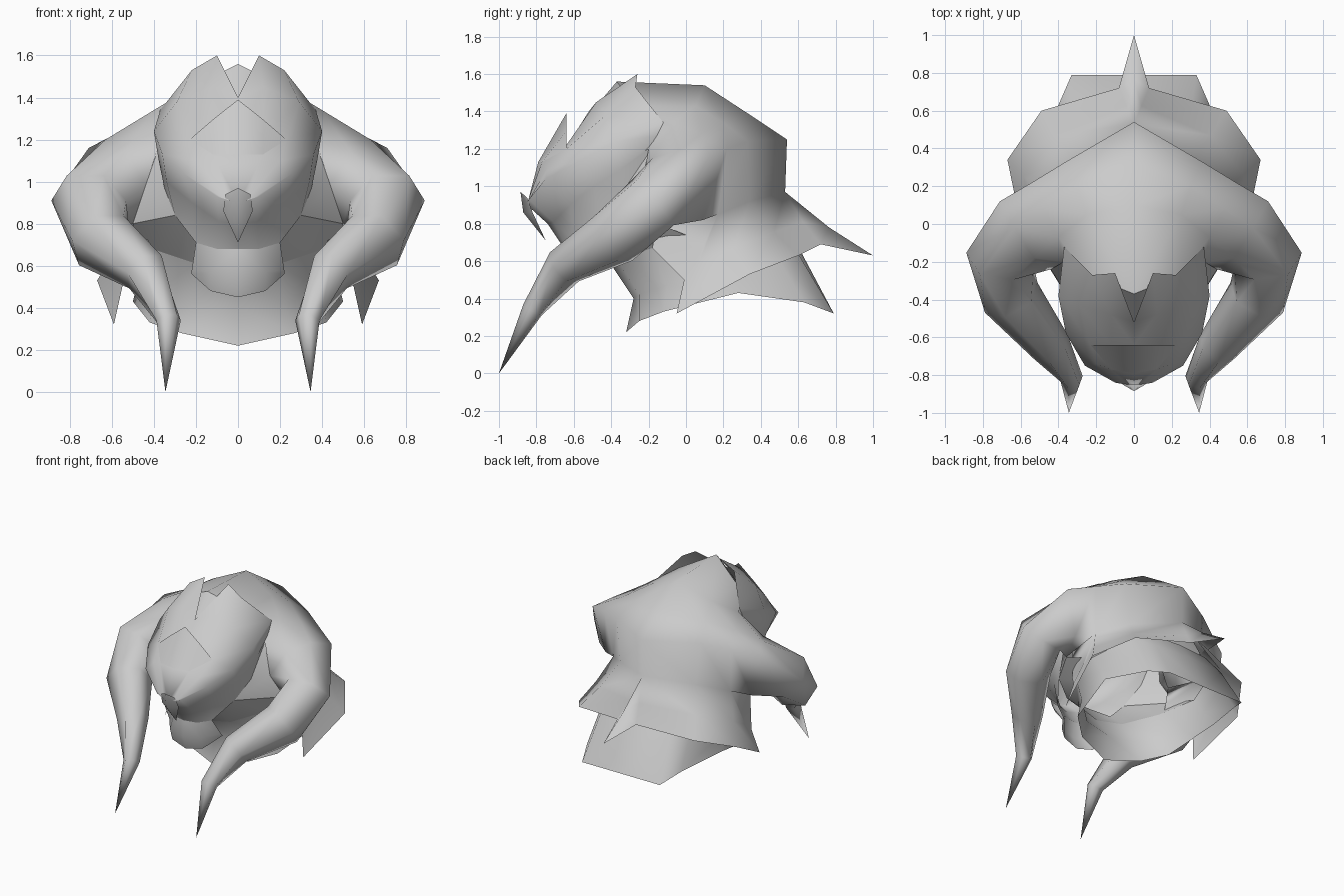
import bpy
import bmesh
import math
from mathutils import Vector

default_cube = bpy.data.objects.get("Cube")
if default_cube:
    bpy.data.objects.remove(default_cube, do_unlink=True)

# The single matte grey used for every part
grey = bpy.data.materials.new("matte_grey")
grey.use_nodes = True
grey_value = (0.6, 0.6, 0.6, 1)
grey.diffuse_color = grey_value
shader = next(node for node in grey.node_tree.nodes if node.type == "BSDF_PRINCIPLED")
shader.inputs["Base Color"].default_value = grey_value
shader.inputs["Roughness"].default_value = 0.8


def add_grid(bm, rows, closed=False):
    """Skin neighbouring rows of points, leaving gaps where a point is missing."""
    grid = [[bm.verts.new(point) if point else None for point in row] for row in rows]
    for first, second in zip(grid, grid[1:]):
        count = len(first)
        for k in range(count if closed else count - 1):
            after = (k + 1) % count
            corners = [first[k], first[after], second[after], second[k]]
            if None not in corners:
                bm.faces.new(corners)


def mirrored_sheet(name, rows, closed_rows=None):
    """Weld an open sheet and an optional closed loft, then mirror them across x."""
    mesh = bpy.data.meshes.new(name)
    bm = bmesh.new()
    add_grid(bm, rows)
    if closed_rows:
        add_grid(bm, closed_rows, closed=True)
    bmesh.ops.remove_doubles(bm, verts=bm.verts, dist=0.0005)
    bmesh.ops.recalc_face_normals(bm, faces=bm.faces)
    for face in bm.faces:
        face.smooth = True
    bm.to_mesh(mesh)
    bm.free()
    mesh.materials.append(grey)
    part = bpy.data.objects.new(name, mesh)
    bpy.context.collection.objects.link(part)
    mirror = part.modifiers.new("left_right_mirror", "MIRROR")
    mirror.use_axis[0] = True
    mirror.use_mirror_merge = True
    mirror.merge_threshold = 0.001
    return part


def horn_ring(centre, before, after, radius, sides=6):
    """Ring square to the path, starting on its inner side and going over the top."""
    tangent = (Vector(after) - Vector(before)).normalized()
    inward = tangent.cross(Vector((0, 0, 1))).normalized()
    upward = inward.cross(tangent)
    angles = [math.tau * k / sides for k in range(sides)]
    return [Vector(centre) + radius * (inward * math.cos(a) + upward * math.sin(a))
            for a in angles]


# Hood sections from the middle out to the horn root: front, over the top, ridge, underside
hood_sections = [
    [(0, -0.37, 1.56), (0, 0.1, 1.54), (0, 0.33, 1.39), (0, 0.54, 1.25),
     (0, 0.53, 0.97), None],
    [(0.25, -0.27, 1.43), (0.25, 0.05, 1.43), (0.3, 0.2, 1.34), (0.36, 0.33, 1.24),
     (0.32, 0.34, 0.92), None],
    [(0.37, -0.2, 1.2), (0.4, -0.07, 1.34), (0.48, 0.08, 1.28), (0.54, 0.22, 1.2),
     (0.5, 0.17, 0.85), (0.44, -0.15, 0.9)],
    [(0.44, -0.24, 0.98), (0.53, -0.18, 1.15), (0.63, -0.02, 1.2), (0.71, 0.12, 1.16),
     (0.62, 0.09, 0.82), (0.5, -0.15, 0.8)],
]

# Horn path continues the hood forward and down to a point
horn_path = [(0.6, -0.07, 1), (0.71, -0.18, 0.91), (0.65, -0.39, 0.72),
             (0.44, -0.65, 0.57), (0.33, -0.82, 0.34), (0.345, -1, 0)]
horn_radii = [0.18, 0.16, 0.11, 0.06, 0]
for i, radius in enumerate(horn_radii, start=1):
    following = horn_path[min(i + 1, len(horn_path) - 1)]
    hood_sections.append(horn_ring(horn_path[i], horn_path[i - 1], following, radius))

# Neck drape flares from the hood's lower line to a pointed rim
middle_neck, side_neck, outer_neck = [section[4] for section in hood_sections[:3]]
front_neck = hood_sections[2][5]
drape_top = [middle_neck, middle_neck, side_neck, outer_neck, outer_neck, outer_neck,
             front_neck]
drape_rim = [(0, 1, 0.63), (0.08, 0.72, 0.69), (0.49, 0.6, 0.63), (0.67, 0.34, 0.53),
             (0.59, -0.05, 0.32), (0.55, -0.01, 0.5), (0.42, -0.18, 0.67)]
drape_middle = []
for top, rim in zip(drape_top, drape_rim):
    point = Vector(top).lerp(Vector(rim), 0.5)
    point.z -= 0.02
    drape_middle.append(point)
mirrored_sheet("hood_drape_and_horns", [drape_top, drape_middle, drape_rim], hood_sections)

# Lining drops from the hood's front edge behind the forehead
lining_rows = [
    [section[0] for section in hood_sections[:3]],
    [(0, -0.53, 1.37), (0.2, -0.42, 1.3), (0.35, -0.3, 1.15)],
]
mirrored_sheet("crown_lining", lining_rows)

# Collar: upper edge, waist and flared lower edge, from front to back
collar_rows = [
    [(0, -0.4, 0.58), (0.2, -0.37, 0.61), (0.38, -0.18, 0.67), (0.47, 0.1, 0.7),
     (0.38, 0.4, 0.75), (0.25, 0.48, 0.8), (0, 0.5, 0.8)],
    [(0, -0.28, 0.4), (0.22, -0.25, 0.42), (0.4, -0.1, 0.47), (0.47, 0.2, 0.55),
     (0.38, 0.5, 0.6), (0.3, 0.6, 0.64), (0, 0.62, 0.64)],
    [(0, -0.32, 0.22), (0.27, -0.25, 0.28), (0.42, -0.12, 0.33), (0.5, 0.28, 0.43),
     (0.4, 0.63, 0.38), (0.33, 0.79, 0.32), (0, 0.79, 0.32)],
]
mirrored_sheet("collar", collar_rows)

# Forehead rises from the beak to two crown prongs around a notch
forehead_rows = [
    [(0, -0.85, 0.9), (0.04, -0.85, 0.91), (0.07, -0.845, 0.92), (0.1, -0.84, 0.93)],
    [(0, -0.79, 1.13), (0.12, -0.77, 1.13), (0.2, -0.74, 1.1), (0.26, -0.75, 1.04)],
    [(0, -0.64, 1.21), (0.12, -0.64, 1.22), (0.23, -0.64, 1.2), (0.36, -0.58, 1.13)],
    [(0, -0.52, 1.4), (0.12, -0.48, 1.45), (0.29, -0.43, 1.38), (0.4, -0.38, 1.24)],
    [(0, -0.52, 1.4), (0.1, -0.26, 1.6), (0.22, -0.27, 1.53), (0.37, -0.12, 1.34)],
]

# Face tucks in under the brow: one line below it and one along the cheek edge
under_brow = [(0, -0.74, 0.8), (0.09, -0.71, 0.81), (0.22, -0.62, 0.9),
              (0.34, -0.49, 1), (0.375, -0.35, 1.09), (0.37, -0.14, 1.27)]
cheek_edge = [(0, -0.66, 0.68), (0.1, -0.64, 0.68), (0.2, -0.6, 0.71),
              (0.3, -0.47, 0.84), (0.35, -0.34, 0.97), (0.36, -0.17, 1.22)]
nose = forehead_rows[0][0]
mask_rows = [[nose] * 4] + forehead_rows
mask_rows = [row + [under, cheek]
             for row, under, cheek in zip(mask_rows, under_brow, cheek_edge)]
# The central row starts at the nose, so only its lower part carries faces
mask_rows[0][:3] = [None] * 3
mirrored_sheet("mask", mask_rows)

# Throat leans forward from the collar, then closes the cheek against the hood
hood_inner = hood_sections[3][5]
throat_rows = [
    collar_rows[0][:4],
    [(0, -0.5, 0.72), (0.2, -0.5, 0.73), cheek_edge[3], hood_inner],
]
mirrored_sheet("throat", throat_rows)
cheek_rows = [
    cheek_edge[3:],
    [hood_inner, hood_sections[3][0], hood_sections[2][0]],
]
mirrored_sheet("cheek_lining", cheek_rows)

# Raised visor whose free point stands off the forehead
visor_rows = [
    forehead_rows[1][:3],
    [(0, -0.64, 1.39), (0.12, -0.64, 1.295), forehead_rows[2][2]],
]
mirrored_sheet("visor", visor_rows)

# Jaw widens below the face and rounds under the chin
jaw_rows = [
    cheek_edge[:3],
    [(0, -0.67, 0.56), (0.13, -0.64, 0.57), (0.22, -0.52, 0.58)],
    [(0, -0.63, 0.45), (0.13, -0.61, 0.48), (0.22, -0.5, 0.56)],
]
mirrored_sheet("jaw", jaw_rows)

# Small hooked beak at the bottom of the mask
beak_rows = [
    [(0, -0.885, 0.97), (0, -0.87, 0.86), (0, -0.75, 0.71)],
    [(0.06, -0.85, 0.94), (0.07, -0.82, 0.86), (0, -0.75, 0.71)],
]
mirrored_sheet("beak", beak_rows)
